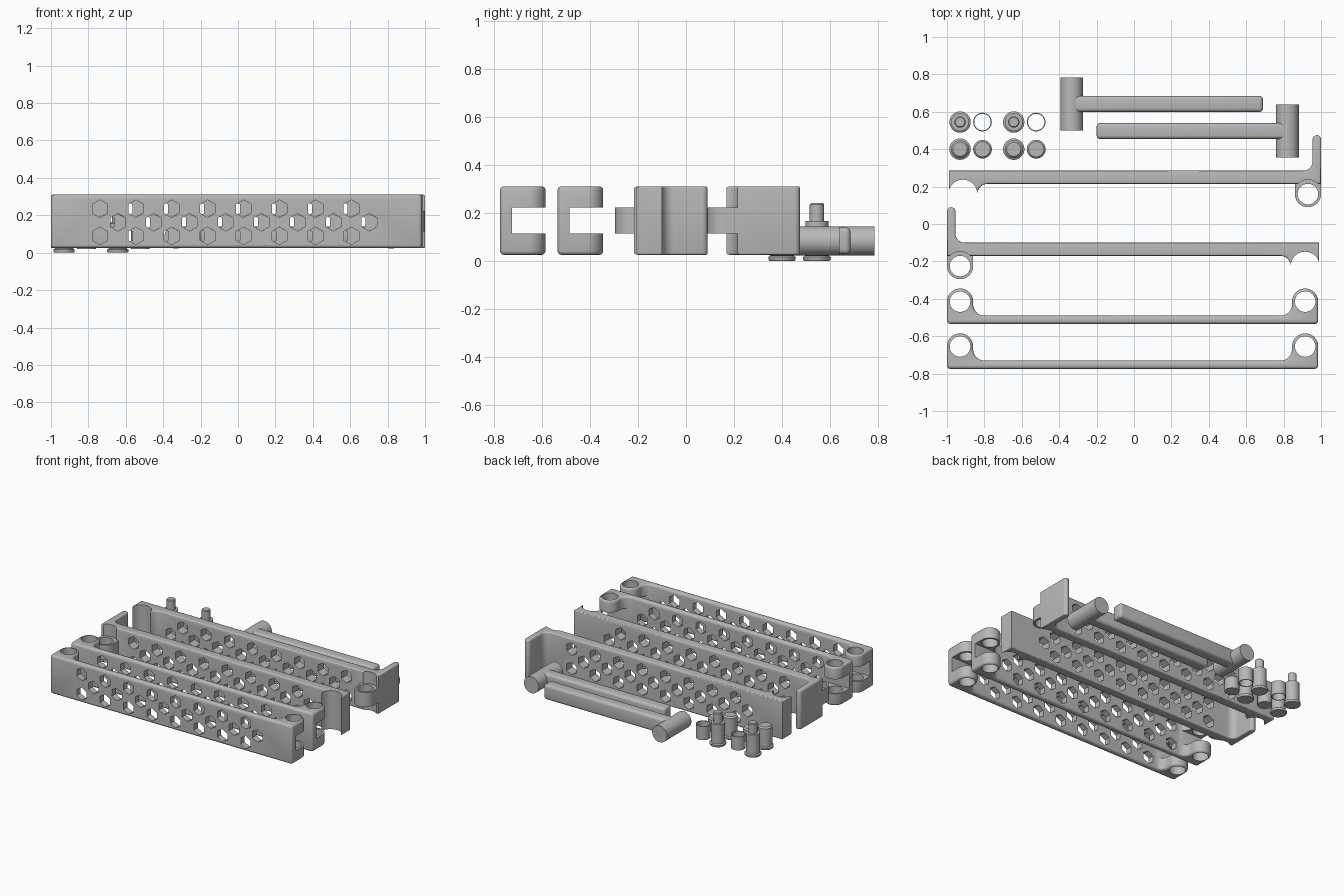
import bpy, bmesh
from math import sin, cos, radians
from mathutils import Matrix

if "Cube" in bpy.data.objects:
    bpy.data.objects.remove(bpy.data.objects["Cube"])

grey = bpy.data.materials.new("plain_grey")
grey.use_nodes = True
grey.diffuse_color = (0.48, 0.48, 0.48, 1)
grey.node_tree.nodes["Principled BSDF"].inputs["Base Color"].default_value = grey.diffuse_color

Z0, Z1 = 0.025, 0.31            # bar bottom and top
MID = (0.113, 0.222)            # height of the hinge knuckle


def make(name, bm):
    bmesh.ops.recalc_face_normals(bm, faces=bm.faces)
    me = bpy.data.meshes.new(name)
    bm.to_mesh(me)
    bm.free()
    me.materials.append(grey)
    ob = bpy.data.objects.new(name, me)
    bpy.context.collection.objects.link(ob)
    return ob


def activate(ob):
    bpy.ops.object.select_all(action='DESELECT')
    ob.select_set(True)
    bpy.context.view_layer.objects.active = ob


def smooth(ob):
    activate(ob)
    bpy.ops.object.shade_smooth_by_angle(angle=radians(35))


def arc(cx, cy, r, a0, a1, n=12):
    angles = [radians(a0 + (a1 - a0) * i / n) for i in range(n + 1)]
    return [(cx + r * cos(a), cy + r * sin(a)) for a in angles]


def prism(name, pts, z0, z1, bevel=0):
    """Extruded outline with rounded top and bottom rims."""
    bm = bmesh.new()
    base = bm.faces.new([bm.verts.new((x, y, z0)) for x, y in pts])
    ext = bmesh.ops.extrude_face_region(bm, geom=[base], use_keep_orig=True)["geom"]
    top = [v for v in ext if isinstance(v, bmesh.types.BMVert)]
    bmesh.ops.translate(bm, verts=top, vec=(0, 0, z1 - z0))
    bm.normal_update()
    if bevel:
        rims = [e for e in bm.edges if abs(e.verts[0].co.z - e.verts[1].co.z) < 1e-5]
        bmesh.ops.bevel(bm, geom=rims, offset=bevel, segments=3, profile=0.5,
                        affect='EDGES', clamp_overlap=False)
    return make(name, bm)


def add_cyl(bm, x, y, z, r, depth, sides=40, along_y=False):
    m = Matrix.Translation((x, y, z))
    if along_y:
        m = m @ Matrix.Rotation(radians(90), 4, 'X')
    bmesh.ops.create_cone(bm, cap_ends=True, segments=sides, radius1=r, radius2=r,
                          depth=depth, matrix=m)


def add_box(bm, lo, hi):
    mid = [(a + b) / 2 for a, b in zip(lo, hi)]
    size = [b - a for a, b in zip(lo, hi)]
    bmesh.ops.create_cube(bm, size=1, matrix=Matrix.Translation(mid) @ Matrix.Diagonal((*size, 1)))


def cut(ob, bm):
    cutter = make("cutter", bm)
    cutter.hide_render = True
    mod = ob.modifiers.new("cut", 'BOOLEAN')
    mod.operation, mod.solver, mod.object = 'DIFFERENCE', 'EXACT', cutter
    activate(ob)
    bpy.ops.object.modifier_apply(modifier=mod.name)
    bpy.data.objects.remove(cutter)


def add_hexes(bm, y, side=1):
    """Staggered rows of hexagonal holes."""
    for z, start in ((0.235, -0.738), (0.163, -0.642), (0.09, -0.738)):
        for i in range(8):
            add_cyl(bm, side * (start + 0.192 * i), y, z, 0.047, 0.12, 6, True)


# Forked bars: thin plate with a slotted eye at each end
def forked_bar(name, y):
    h, c, mx = 0.9925, 0.9225, -0.0075
    half = (arc(h - 0.02, 0.02, 0.02, -90, 0, 5) + arc(c, 0.12, 0.07, 0, 180, 20)
            + arc(c - 0.13, 0.105, 0.06, 0, -90, 10))
    pts = half + [(-px, py) for px, py in reversed(half)]
    ob = prism(name, [(px + mx, py + y) for px, py in pts], Z0, Z1, 0.016)
    bm = bmesh.new()
    add_hexes(bm, y + 0.02)
    cut(ob, bm)
    bm = bmesh.new()
    add_box(bm, (-1.1, y + 0.05, MID[0]), (1.1, y + 0.3, MID[1]))
    cut(ob, bm)
    bm = bmesh.new()
    for s in (-1, 1):
        add_cyl(bm, s * c + mx, y + 0.12, 0.17, 0.055, 0.5)
    cut(ob, bm)
    smooth(ob)


forked_bar("front_forked_bar", -0.775)
forked_bar("rear_forked_bar", -0.535)


# Flanged bars: thick plate, upright flange, hinge knuckle and curved socket
def flanged_bar(name, side, y):
    def place(pts):
        return [(side * px, py + y) for px, py in pts]

    body = ([(-1, 0)] + arc(0.78, -0.06, 0.06, 90, 0, 8) + [(0.99, -0.06), (0.99, 0.07)]
            + arc(-0.905, 0.12, 0.05, 270, 180, 8)
            + arc(-0.9775, 0.2375, 0.0225, 0, 180, 8))
    ob = prism(name, place(body), Z0, Z1, 0.008)
    bm = bmesh.new()
    add_hexes(bm, y + 0.035, side)
    for x in (-0.93, 0.915):
        add_cyl(bm, side * x, y - 0.055, 0.17, 0.077, 0.5, 48)
    cut(ob, bm)
    smooth(ob)
    knuckle = arc(-0.93, -0.055, 0.07, 180, 360, 20) + [(-0.86, 0.03), (-1, 0.03)]
    ob = prism(name + "_knuckle", place(knuckle), *MID)
    bm = bmesh.new()
    add_cyl(bm, side * -0.93, y - 0.055, 0.17, 0.055, 0.5)
    cut(ob, bm)
    smooth(ob)


flanged_bar("left_socket_bar", 1, -0.17)
flanged_bar("right_socket_bar", -1, 0.215)


# T handles: round cross piece with a rounded arm
def handle(name, x, y, tip):
    bm = bmesh.new()
    add_cyl(bm, x, y, 0.083, 0.061, 0.285, 40, True)
    smooth(make(name + "_cross_piece", bm))
    bm = bmesh.new()
    add_box(bm, (min(x, tip), y - 0.043, 0.028), (max(x, tip), y + 0.043, 0.14))
    bmesh.ops.bevel(bm, geom=list(bm.edges), offset=0.02, segments=4, profile=0.5, affect='EDGES')
    smooth(make(name + "_arm", bm))


handle("rear_handle", -0.333, 0.642, 0.69)
handle("front_handle", 0.82, 0.497, -0.2)


# Hinge pins, sleeves and caps: turned parts made from (radius, height) profiles
def turned(name, x, y, profile, closed=False):
    bm = bmesh.new()
    vs = [bm.verts.new((r, 0, z)) for r, z in profile]
    edges = [bm.edges.new(p) for p in zip(vs, vs[1:])]
    if closed:
        edges.append(bm.edges.new((vs[-1], vs[0])))
    bmesh.ops.spin(bm, geom=vs + edges, cent=(0, 0, 0), axis=(0, 0, 1),
                   angle=radians(360), steps=36)
    bmesh.ops.remove_doubles(bm, verts=bm.verts, dist=1e-5)
    bmesh.ops.translate(bm, verts=bm.verts, vec=(x, y, 0))
    smooth(make(name, bm))


flange = [(0, 0), (0.053, 0), (0.057, 0.006), (0.057, 0.016), (0.048, 0.022)]
tall_pin = flange + [(0.048, 0.165), (0.03, 0.165), (0.03, 0.235), (0.025, 0.24), (0, 0.24)]
short_pin = flange + [(0.048, 0.155), (0.038, 0.165), (0, 0.165)]
sleeve = [(0.05, 0.02), (0.05, 0.12), (0.044, 0.12), (0.044, 0.02)]
cap = [(0, 0.02), (0.05, 0.02), (0.05, 0.11), (0.041, 0.12), (0, 0.12)]
for label, x in (("right", -0.93), ("left", -0.643)):
    turned(label + "_tall_pin", x, 0.545, tall_pin)
    turned(label + "_short_pin", x, 0.40, short_pin)
    turned(label + "_sleeve", x + 0.12, 0.545, sleeve, True)
    turned(label + "_cap", x + 0.12, 0.40, cap)
